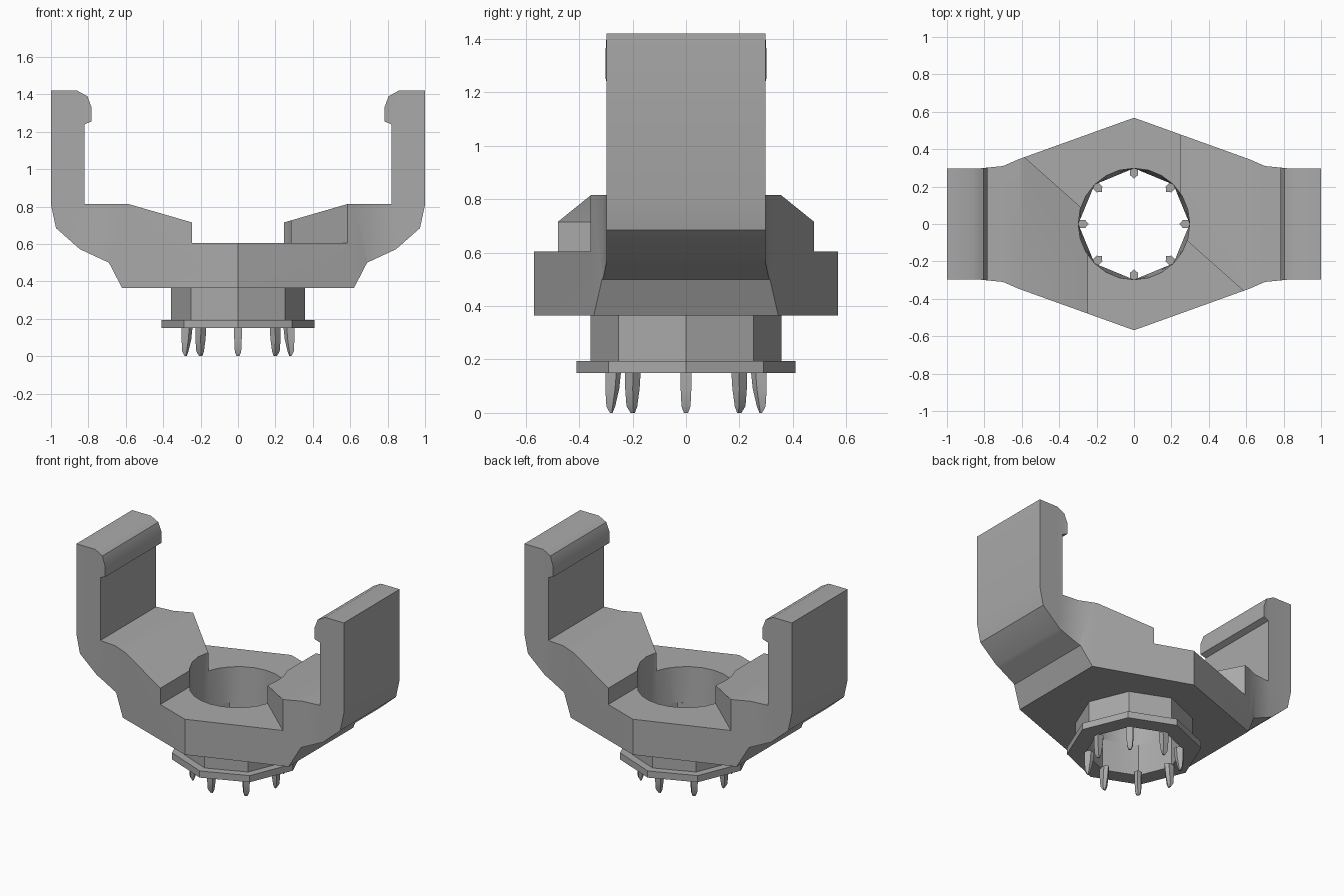
import bpy, bmesh, math
from mathutils import Matrix

if "Cube" in bpy.data.objects:
    bpy.data.objects.remove(bpy.data.objects["Cube"])

grey = bpy.data.materials.new("grey plastic")
grey.diffuse_color = (0.40, 0.40, 0.40, 1)
grey.use_nodes = True
grey.node_tree.nodes["Principled BSDF"].inputs["Base Color"].default_value = grey.diffuse_color


def loft(name, rings):
    """Closed solid skinned through rings that have equal point counts."""
    bm = bmesh.new()
    loops = [[bm.verts.new(p) for p in r] for r in rings]
    n = len(loops[0])
    for a, b in zip(loops, loops[1:]):
        for i in range(n):
            j = (i + 1) % n
            bm.faces.new((a[i], a[j], b[j], b[i]))
    bm.faces.new(loops[0][::-1])
    bm.faces.new(loops[-1])
    bmesh.ops.recalc_face_normals(bm, faces=bm.faces)
    me = bpy.data.meshes.new(name)
    bm.to_mesh(me)
    bm.free()
    me.materials.append(grey)
    ob = bpy.data.objects.new(name, me)
    bpy.context.collection.objects.link(ob)
    return ob


def boolean(ob, tool, mode):
    m = ob.modifiers.new(mode, 'BOOLEAN')
    m.operation, m.object, m.solver = mode, tool, 'EXACT'
    bpy.context.view_layer.objects.active = ob
    bpy.ops.object.modifier_apply(modifier=m.name)


def ring(r, z, n=8):
    return [(r * math.cos(i * math.tau / n), r * math.sin(i * math.tau / n), z) for i in range(n)]


def octagon24(r, z):
    """Octagon with 24 points, so it can blend into a 24 sided circle."""
    out = []
    c = ring(r, z)
    for i in range(8):
        a, b = c[i], c[(i + 1) % 8]
        out += [(a[0] + (b[0] - a[0]) * t / 3, a[1] + (b[1] - a[1]) * t / 3, z) for t in range(3)]
    return out


# Cradle: side profile with hooked arms, trimmed by the plan outline
half = [(0.62, 0.365), (0.69, 0.50), (0.845, 0.572), (0.973, 0.685), (1, 0.81), (1, 1.42),
        (0.86, 1.42), (0.805, 1.39), (0.783, 1.33), (0.783, 1.255), (0.82, 1.24),
        (0.82, 0.815), (0.59, 0.815), (0.245, 0.715), (0.245, 0.605)]
profile = half + [(-x, z) for x, z in reversed(half)]
cradle = loft("cradle", [[(x, y, z) for x, z in profile] for y in (-0.8, 0.8)])

quarter = [(1.1, 0.298), (0.82, 0.298), (0.70, 0.31), (0.62, 0.345)]
upper = quarter + [(0, 0.568)] + [(-x, y) for x, y in reversed(quarter)]
plan = upper + [(-x, -y) for x, y in upper]
outline = loft("outline_tool", [[(x, y, z) for x, y in plan] for z in (0.1, 1.7)])
boolean(cradle, outline, 'INTERSECT')

# Diagonal notch beside each raised wedge
tools = [outline]
for s in (1, -1):
    tri = [(0.585, -0.357), (0.585, -0.8), (0.15, -0.8), (0.15, 0.03)]
    notch = loft("notch_tool", [[(s * x, s * y, z) for x, y in tri] for z in (0.605, 1.0)])
    boolean(cradle, notch, 'DIFFERENCE')
    tools.append(notch)

# Octagonal neck and flange under the cradle
collar = loft("collar", [ring(0.41, 0.15), ring(0.41, 0.195), ring(0.357, 0.195), ring(0.357, 0.365)])

# Bore: octagonal at the bottom, round at the top
bore = loft("bore_tool", [octagon24(0.298, 0.05), octagon24(0.298, 0.15),
                          ring(0.298, 0.605, 24), ring(0.298, 1.0, 24)])
tools.append(bore)
for ob in (cradle, collar):
    boolean(ob, bore, 'DIFFERENCE')

for t in tools:
    bpy.data.objects.remove(t)

# Eight tapered pins below the flange, each with an inward ridge
levels = [(0.0, 0.285, 0.275, 0.008), (0.025, 0.298, 0.265, 0.017),
          (0.09, 0.302, 0.25, 0.02), (0.155, 0.302, 0.243, 0.021)]
pins = []
for i in range(8):
    rings = [[(o, -w, z), (o, w, z), (n + 0.018 * (o - n) / 0.06, w, z), (n, 0, z),
              (n + 0.018 * (o - n) / 0.06, -w, z)] for z, o, n, w in levels]
    pin = loft(f"pin_{i + 1}", rings)
    pin.data.transform(Matrix.Rotation(i * math.tau / 8, 4, 'Z'))
    pins.append(pin)

# Soft shading on the curved runs, hard edges elsewhere
for ob in [cradle, collar] + pins:
    bpy.ops.object.select_all(action='DESELECT')
    ob.select_set(True)
    bpy.context.view_layer.objects.active = ob
    bpy.ops.object.shade_smooth_by_angle(angle=math.radians(30))
